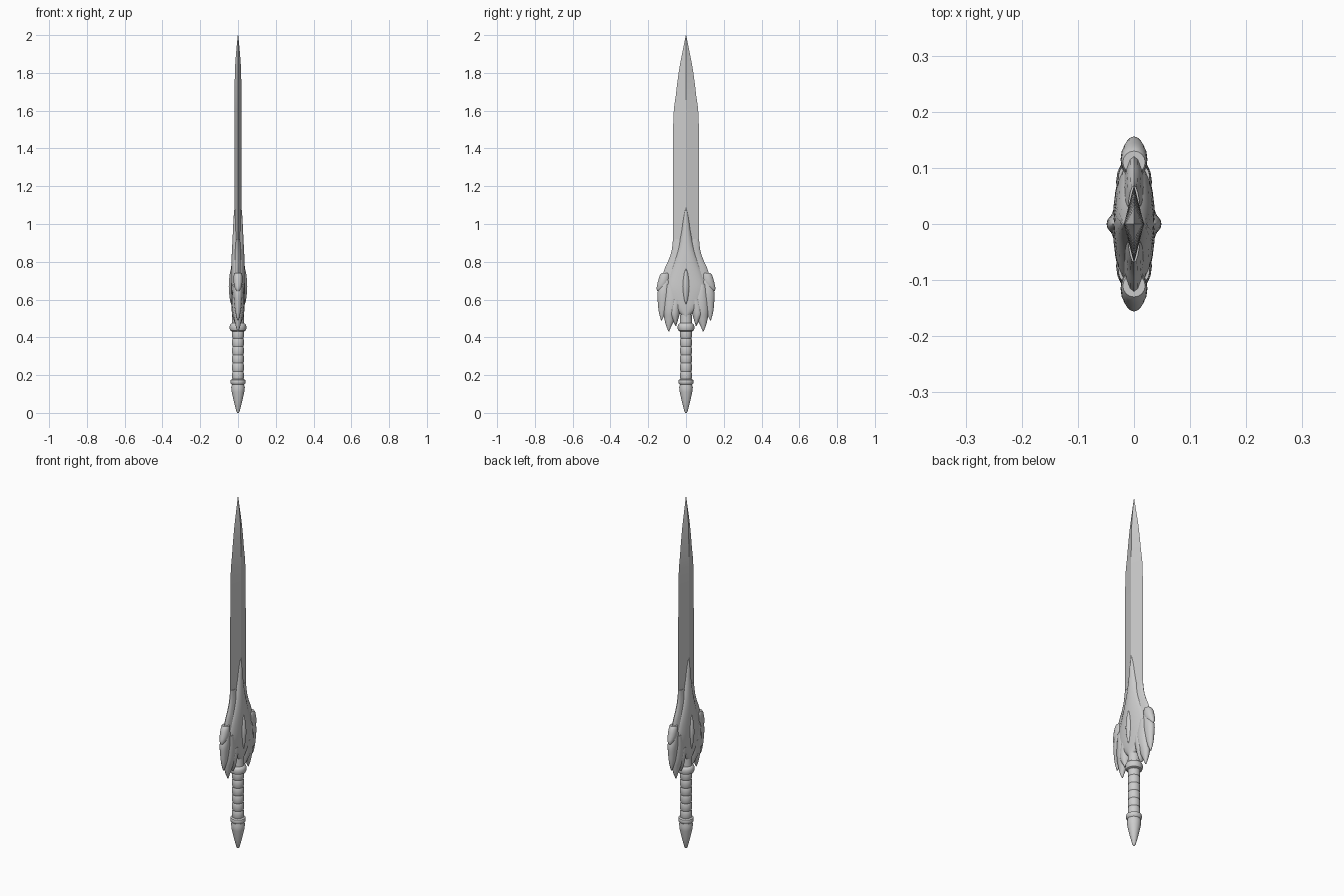
import bpy, bmesh, math
from mathutils import Vector

cube = bpy.data.objects.get("Cube")
if cube:
    bpy.data.objects.remove(cube)

steel = bpy.data.materials.new("grey_steel")
steel.use_nodes = True
GREY = (0.6, 0.6, 0.6, 1)
steel.diffuse_color = GREY
steel.node_tree.nodes["Principled BSDF"].inputs["Base Color"].default_value = GREY


def finish(name, bm, angle):
    bmesh.ops.recalc_face_normals(bm, faces=bm.faces)
    mesh = bpy.data.meshes.new(name)
    bm.to_mesh(mesh)
    bm.free()
    mesh.materials.append(steel)
    obj = bpy.data.objects.new(name, mesh)
    bpy.context.collection.objects.link(obj)
    bpy.ops.object.select_all(action="DESELECT")
    obj.select_set(True)
    bpy.context.view_layer.objects.active = obj
    bpy.ops.object.shade_smooth_by_angle(angle=math.radians(angle))
    return obj


def skin(bm, rings):
    for a, b in zip(rings, rings[1:]):
        for i in range(len(a)):
            j = (i + 1) % len(a)
            bm.faces.new((a[i], a[j], b[j], b[i]))
    bm.faces.new(rings[0])
    bm.faces.new(rings[-1])


def smooth_rows(rows, steps):
    """Catmull-Rom interpolation between stations."""
    pts = [Vector(r) for r in rows]
    out = []
    for i in range(len(pts) - 1):
        p0, p1, p2 = pts[max(i - 1, 0)], pts[i], pts[i + 1]
        p3 = pts[min(i + 2, len(pts) - 1)]
        for k in range(steps):
            t = k / steps
            out.append(0.5 * (2 * p1 + (p2 - p0) * t
                              + (2 * p0 - 5 * p1 + 4 * p2 - p3) * t ** 2
                              + (3 * p1 - p0 - 3 * p2 + p3) * t ** 3))
    return out + [pts[-1]]


def loft(name, rows, sides=16, power=1.0, steps=4, side=1, angle=40):
    """Stack lens sections; each row is (z, y from, y to, half thickness)."""
    bm = bmesh.new()
    rings = []
    for z, y0, y1, t in smooth_rows(rows, steps):
        mid, w = (y0 + y1) / 2, (y1 - y0) / 2
        ring = []
        for i in range(sides):
            a = math.tau * i / sides
            s = math.sin(a)
            x = math.copysign(abs(s) ** power, s) * t
            ring.append(bm.verts.new((x, side * (mid + w * math.cos(a)), z)))
        rings.append(ring)
    skin(bm, rings)
    return finish(name, bm, angle)


def lathe(name, profile, sides=24):
    """Spin (radius, z) points around the upright axis."""
    bm = bmesh.new()
    rings = [[bm.verts.new((r * math.cos(math.tau * i / sides),
                            r * math.sin(math.tau * i / sides), z))
              for i in range(sides)] for r, z in profile]
    skin(bm, rings)
    return finish(name, bm, 40)


def even(rows):
    return [(z, -w, w, t) for z, w, t in rows]


# Blade: diamond section with a long tapering point
loft("blade", even([(0.6, 0.07, 0.018), (0.9, 0.07, 0.018), (1.52, 0.068, 0.018),
                    (1.68, 0.054, 0.018), (1.82, 0.036, 0.016), (1.92, 0.017, 0.009),
                    (2.0, 0.001, 0.001)]), sides=4, steps=3, angle=20)

# Guard: flared base plate, raised spear-shaped body and gem
loft("guard_flare", even([(0.56, 0.1, 0.02), (0.68, 0.13, 0.024), (0.76, 0.114, 0.022),
                          (0.81, 0.092, 0.02), (0.86, 0.076, 0.018),
                          (0.92, 0.069, 0.012)]), sides=20)
loft("guard_body", even([(0.5, 0.004, 0.03), (0.535, 0.045, 0.033), (0.58, 0.092, 0.036),
                         (0.65, 0.112, 0.038), (0.72, 0.095, 0.037), (0.8, 0.066, 0.035),
                         (0.88, 0.041, 0.031), (0.96, 0.026, 0.027), (1.04, 0.015, 0.023),
                         (1.1, 0.001, 0.017)]), sides=24, power=0.9)
loft("gem", even([(0.57, 0.001, 0.034), (0.6, 0.015, 0.043), (0.67, 0.024, 0.049),
                  (0.74, 0.015, 0.043), (0.77, 0.001, 0.034)]), sides=20, power=0.7)

# Guard wings: hooked prongs, outer feathers and upper fins on both edges
for side, label in ((-1, "front"), (1, "back")):
    loft(label + "_prong", [(0.43, 0.089, 0.092, 0.003), (0.46, 0.077, 0.105, 0.012),
                            (0.5, 0.056, 0.115, 0.021), (0.54, 0.042, 0.12, 0.029),
                            (0.6, 0.03, 0.12, 0.032), (0.68, 0.06, 0.11, 0.028)], side=side)
    loft(label + "_inner_barb", [(0.46, 0.052, 0.055, 0.008), (0.49, 0.043, 0.07, 0.022),
                                 (0.53, 0.032, 0.09, 0.032),
                                 (0.6, 0.02, 0.08, 0.034)], side=side)
    loft(label + "_feather", [(0.49, 0.128, 0.132, 0.003), (0.53, 0.108, 0.143, 0.013),
                              (0.58, 0.09, 0.149, 0.02), (0.64, 0.08, 0.15, 0.024),
                              (0.7, 0.08, 0.128, 0.02)], side=side)
    loft(label + "_fin", [(0.645, 0.14, 0.152, 0.006), (0.66, 0.11, 0.156, 0.016),
                          (0.69, 0.09, 0.15, 0.023), (0.725, 0.085, 0.14, 0.023),
                          (0.74, 0.09, 0.13, 0.02)], side=side, steps=2)

# Collar and neck under the guard
lathe("collar", [(0.03, 0.43), (0.04, 0.435), (0.044, 0.445), (0.044, 0.46),
                 (0.04, 0.47), (0.032, 0.475), (0.029, 0.56)])

# Grip with shallow wrapped bands
grip = []
for i in range(6):
    z = 0.175 + i * 0.044
    grip += [(0.028, z), (0.031, z + 0.008), (0.031, z + 0.036)]
lathe("grip", grip + [(0.028, 0.439)])

# Pommel rings and pointed cap
lathe("pommel", [(0.004, 0.0), (0.009, 0.008), (0.022, 0.06), (0.033, 0.11), (0.036, 0.135),
                 (0.033, 0.146), (0.033, 0.15), (0.039, 0.156), (0.04, 0.165),
                 (0.038, 0.175), (0.029, 0.18)])
